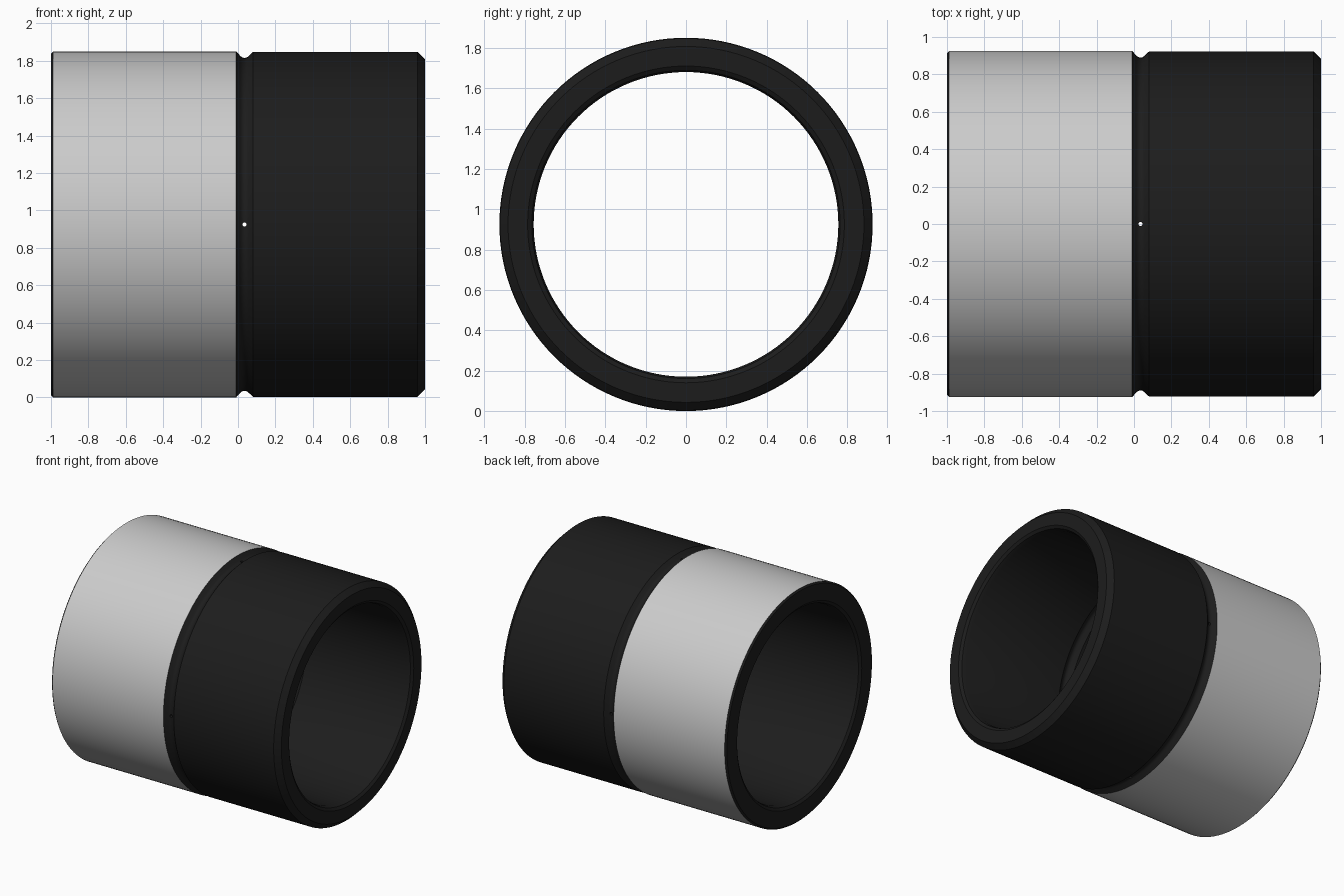
import bpy, bmesh
from math import sin, cos, pi, radians

if "Cube" in bpy.data.objects:
    bpy.data.objects.remove(bpy.data.objects["Cube"])

R, SEG = 0.925, 128
GX = 0.035  # groove and oil hole position


def material(name, rgb):
    m = bpy.data.materials.new(name)
    m.diffuse_color = (*rgb, 1)
    m.use_nodes = True
    m.node_tree.nodes["Principled BSDF"].inputs["Base Color"].default_value = m.diffuse_color
    return m


def groove(r, sign):
    # V groove with a rounded bottom; sign -1 cuts inward, +1 outward
    pts = [(-0.045, 0), (-0.02, 0.024), (-0.011, 0.030), (0, 0.032),
           (0.011, 0.030), (0.02, 0.024), (0.045, 0)]
    return [(GX + x, r + sign * d) for x, d in pts]


# Bushing cross-section (x, radius): outside left to right, bore back again
RI = 0.755
outer = [(-1, 0.913), (-0.988, R)] + groove(0.922, -1) + [(0.96, 0.922), (1, 0.882)]
outer[2] = (-0.01, R)
inner = [(1, 0.785), (0.985, 0.764), (0.955, RI)] + groove(RI, 1)[::-1] \
    + [(-0.955, RI), (-0.985, 0.764), (-1, 0.785)]
profile = outer + inner

# Turn the section around the x axis; the smooth outer band is grey
bm = bmesh.new()
rings = [[bm.verts.new((x, r * sin(2 * pi * i / SEG), R + r * cos(2 * pi * i / SEG)))
          for i in range(SEG)] for x, r in profile]
for k, a in enumerate(rings):
    b = rings[(k + 1) % len(rings)]
    for i in range(SEG):
        j = (i + 1) % SEG
        f = bm.faces.new((a[i], a[j], b[j], b[i]))
        f.material_index = 1 if k == 1 else 0
bmesh.ops.recalc_face_normals(bm, faces=bm.faces)
mesh = bpy.data.meshes.new("guide_bushing")
bm.to_mesh(mesh)
bm.free()
mesh.materials.append(material("black", (0.012, 0.012, 0.012)))
mesh.materials.append(material("grey", (0.8, 0.8, 0.8)))
body = bpy.data.objects.new("guide_bushing", mesh)
bpy.context.collection.objects.link(body)

# Four oil holes linking the outer and inner grooves
for name, rot in (("side_hole_cutter", (pi / 2, 0, 0)), ("top_hole_cutter", (0, 0, 0))):
    bpy.ops.mesh.primitive_cylinder_add(vertices=16, radius=0.011, depth=2.2,
                                        location=(GX, 0, R), rotation=rot)
    cutter = bpy.context.object
    cutter.name = name
    cutter.data.materials.append(mesh.materials[0])
    cutter.hide_render = True
    cutter.hide_set(True)
    mod = body.modifiers.new(name, "BOOLEAN")
    mod.object, mod.operation, mod.solver = cutter, "DIFFERENCE", "EXACT"

bpy.ops.object.select_all(action="DESELECT")
body.select_set(True)
bpy.context.view_layer.objects.active = body
for mod in list(body.modifiers):
    cutter = mod.object
    bpy.ops.object.modifier_apply(modifier=mod.name)
    bpy.data.objects.remove(cutter)
bpy.ops.object.shade_smooth_by_angle(angle=radians(25))
